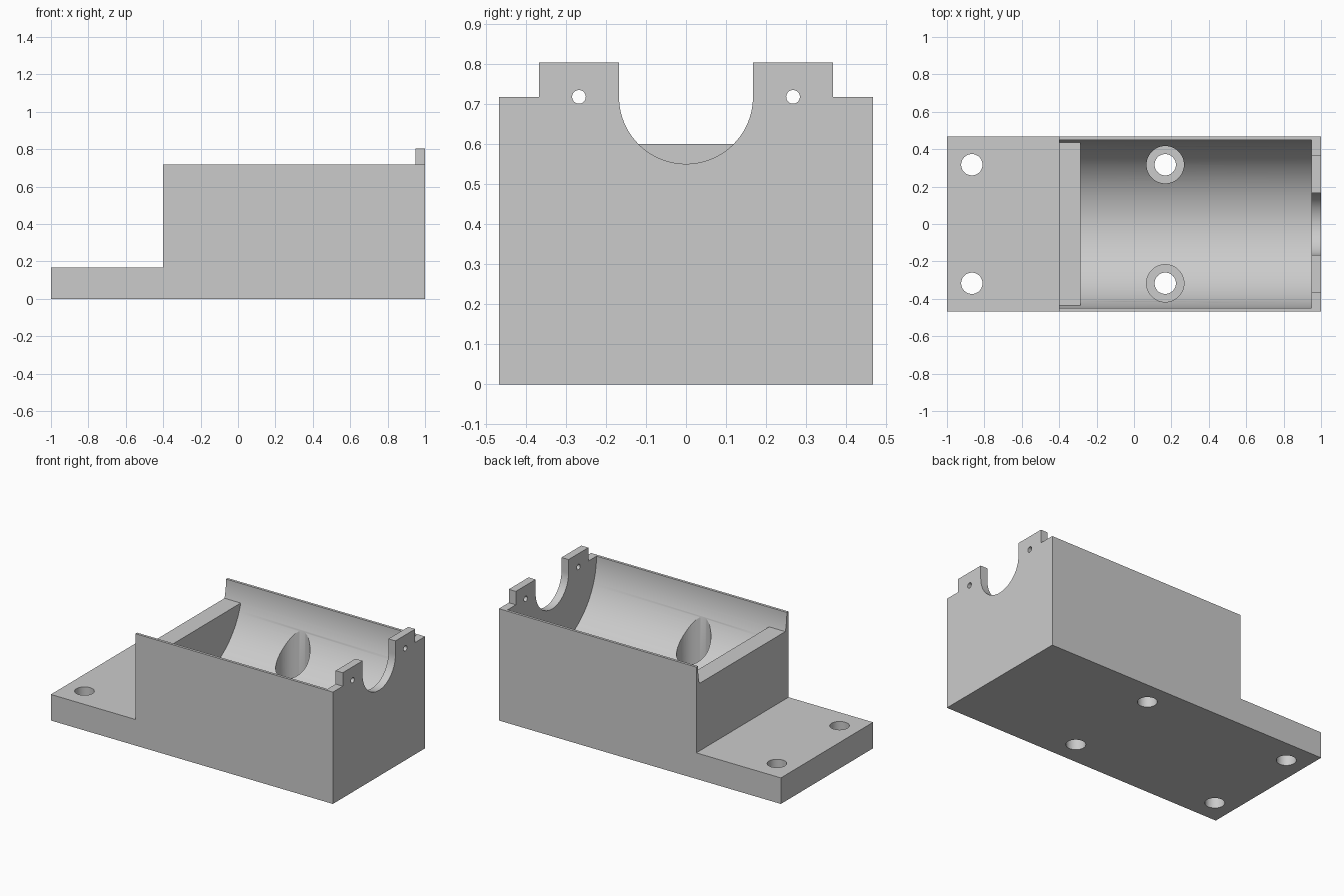
import bpy, bmesh, math
from mathutils import Vector

cube = bpy.data.objects.get("Cube")
if cube:
    bpy.data.objects.remove(cube, do_unlink=True)

W, TOP, TAB_TOP, BASE_TOP = 0.467, 0.717, 0.803, 0.167
BODY_X, SHELF_X, PLATE_X = -0.4, -0.285, 0.95

grey = bpy.data.materials.new("plain grey")
grey.use_nodes = True
grey.diffuse_color = (0.6, 0.6, 0.6, 1)
grey.node_tree.nodes["Principled BSDF"].inputs["Base Color"].default_value = (0.6, 0.6, 0.6, 1)


def prism(name, points, direction):
    """Extrude a closed outline along a direction."""
    bm = bmesh.new()
    face = bm.faces.new([bm.verts.new(p) for p in points])
    new = bmesh.ops.extrude_face_region(bm, geom=[face])["geom"]
    bmesh.ops.translate(bm, vec=Vector(direction),
                        verts=[v for v in new if isinstance(v, bmesh.types.BMVert)])
    bmesh.ops.recalc_face_normals(bm, faces=bm.faces)
    mesh = bpy.data.meshes.new(name)
    bm.to_mesh(mesh)
    bm.free()
    mesh.materials.append(grey)
    obj = bpy.data.objects.new(name, mesh)
    bpy.context.collection.objects.link(obj)
    return obj


def box(name, x0, x1, y0, y1, z0, z1):
    return prism(name, [(x0, y0, z0), (x0, y1, z0), (x0, y1, z1), (x0, y0, z1)], (x1 - x0, 0, 0))


def u_channel(name, radius, x0, x1, segments):
    """Half-round channel with straight sides above its axis."""
    arc = [math.pi * (1 + i / segments) for i in range(segments + 1)]
    pts = [(x0, radius * math.cos(a), TOP + radius * math.sin(a)) for a in arc]
    pts += [(x0, radius, 1), (x0, -radius, 1)]
    return prism(name, pts, (x1 - x0, 0, 0))


def ring(radius, segments=48):
    angles = [math.tau * i / segments for i in range(segments)]
    return [(radius * math.cos(a), radius * math.sin(a)) for a in angles]


def upright_hole(name, x, y, radius, z0, z1):
    return prism(name, [(x + a, y + b, z0) for a, b in ring(radius)], (0, 0, z1 - z0))


def cut(target, cutter):
    mod = target.modifiers.new(cutter.name, 'BOOLEAN')
    mod.operation, mod.solver, mod.object = 'DIFFERENCE', 'EXACT', cutter
    bpy.ops.object.select_all(action='DESELECT')
    bpy.context.view_layer.objects.active = target
    target.select_set(True)
    bpy.ops.object.modifier_apply(modifier=mod.name)
    bpy.data.objects.remove(cutter, do_unlink=True)


# Stepped body: foot, block and raised end plate
outline = [(-1, 0), (1, 0), (1, TAB_TOP), (PLATE_X, TAB_TOP), (PLATE_X, TOP),
           (BODY_X, TOP), (BODY_X, BASE_TOP), (-1, BASE_TOP)]
body = prism("trough_housing", [(x, -W, z) for x, z in outline], (0, 2 * W, 0))

# Trough, with a low wall left standing at the foot end
trough = u_channel("trough_cutter", 0.45, -0.6, PLATE_X, 96)
cut(trough, box("low_wall", -0.7, SHELF_X, -0.6, 0.6, 0, 0.6))
cut(body, trough)

# Round notch in the end plate
cut(body, u_channel("notch_cutter", 0.167, 0.85, 1.1, 64))

for side in (-1, 1):
    # Outer shoulder beside each tab
    y0, y1 = sorted((side * 0.367, side * 0.6))
    cut(body, box("shoulder_cutter", 0.9, 1.1, y0, y1, TOP, 1))
    # Pin hole through each tab
    cut(body, prism("pin_cutter", [(0.9, side * 0.267 + a, TOP + b) for a, b in ring(0.017, 32)],
                    (0.2, 0, 0)))
    # Mounting holes, the inner pair counterbored
    y = side * 0.317
    cut(body, upright_hole("foot_hole_cutter", -0.867, y, 0.057, -0.1, 0.4))
    cut(body, upright_hole("counterbore_cutter", 0.167, y, 0.1, BASE_TOP, 1))
    cut(body, upright_hole("body_hole_cutter", 0.167, y, 0.057, -0.1, 0.4))

bpy.ops.object.select_all(action='DESELECT')
body.select_set(True)
bpy.context.view_layer.objects.active = body
bpy.ops.object.shade_smooth_by_angle(angle=math.radians(25))
